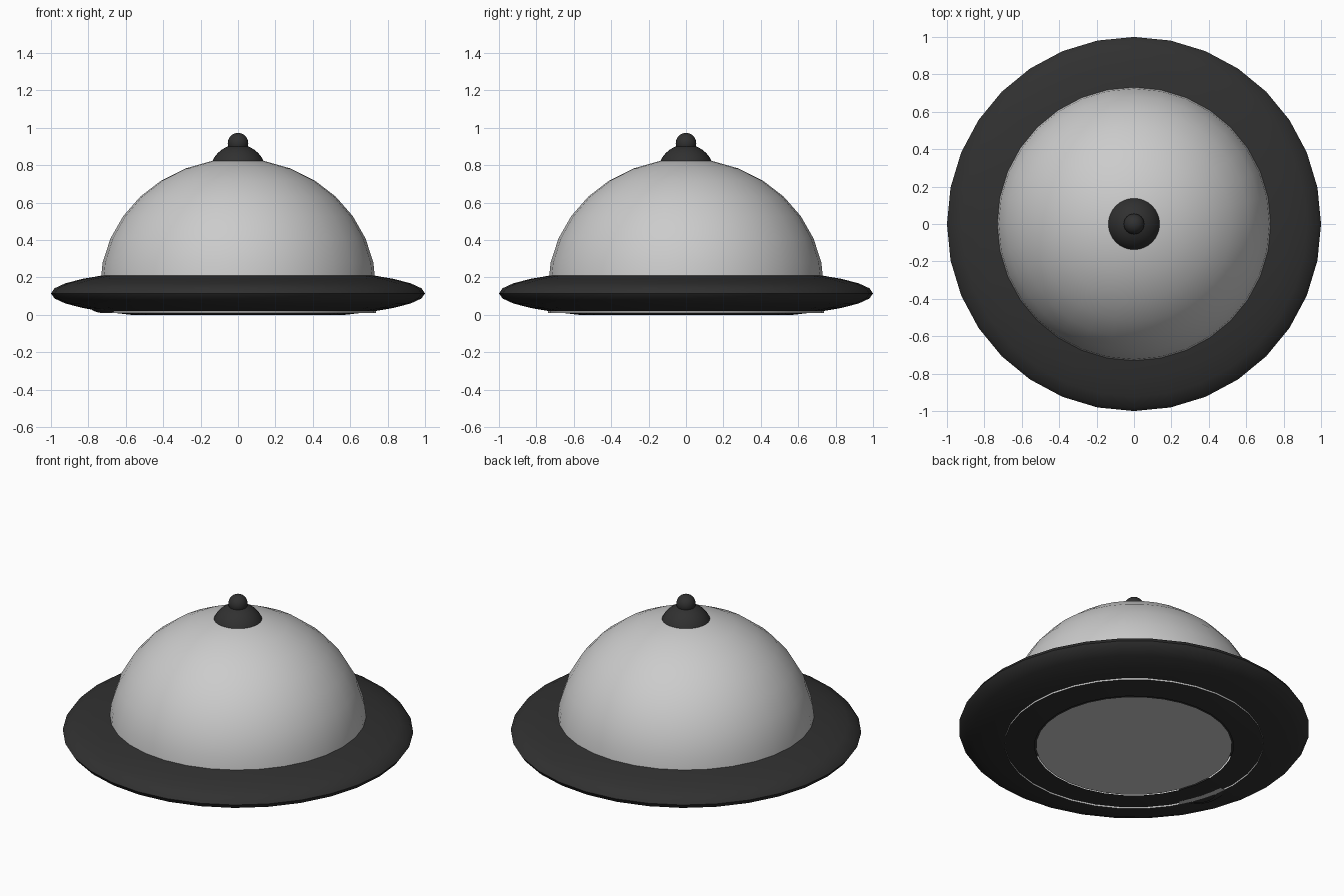
import bpy, bmesh, math

if "Cube" in bpy.data.objects:
    bpy.data.objects.remove(bpy.data.objects["Cube"])

dark = bpy.data.materials.new("dark")
dark.diffuse_color = (0.03, 0.03, 0.03, 1)
dark.use_nodes = True
dark.node_tree.nodes["Principled BSDF"].inputs["Base Color"].default_value = dark.diffuse_color


def finish(bm, name, mat=None):
    me = bpy.data.meshes.new(name)
    bm.normal_update()
    bm.to_mesh(me)
    bm.free()
    ob = bpy.data.objects.new(name, me)
    bpy.context.collection.objects.link(ob)
    if mat:
        me.materials.append(mat)
    bpy.ops.object.select_all(action='DESELECT')
    ob.select_set(True)
    bpy.context.view_layer.objects.active = ob
    bpy.ops.object.shade_smooth_by_angle(angle=math.radians(40))
    return ob


def ball(name, center, size, cut_z=None, mat=dark):
    """Ellipsoid with everything below cut_z removed."""
    bm = bmesh.new()
    bmesh.ops.create_uvsphere(bm, u_segments=32, v_segments=16, radius=1)
    bmesh.ops.scale(bm, vec=size, verts=bm.verts)
    bmesh.ops.translate(bm, vec=center, verts=bm.verts)
    if cut_z is not None:
        bmesh.ops.bisect_plane(bm, geom=bm.verts[:] + bm.edges[:] + bm.faces[:],
                               plane_co=(0, 0, cut_z), plane_no=(0, 0, -1), clear_outer=True)
    return finish(bm, name, mat)


def lathe(name, profile, steps=32, mat=None):
    bm = bmesh.new()
    vs = [bm.verts.new((r, 0, z)) for r, z in profile]
    es = [bm.edges.new(p) for p in zip(vs, vs[1:])]
    bmesh.ops.spin(bm, geom=vs + es, cent=(0, 0, 0), axis=(0, 0, 1),
                   angle=2 * math.pi, steps=steps)
    bmesh.ops.remove_doubles(bm, verts=bm.verts, dist=1e-4)
    bmesh.ops.recalc_face_normals(bm, faces=bm.faces)
    return finish(bm, name, mat)


# Brim: flattened ellipsoid sliced at the ground
ball("brim", (0, 0, 0.115), (1, 1, 0.14), cut_z=0)

# Grey plate closing the slice underneath
bm = bmesh.new()
bmesh.ops.create_circle(bm, cap_ends=True, segments=32, radius=0.56)
bmesh.ops.reverse_faces(bm, faces=bm.faces)
finish(bm, "base_plate")

# Dome: half ellipsoid on a short straight wall that pokes out below the brim
arc = [math.radians(11.25 * i) for i in range(9)]
lathe("dome", [(0.738, 0.01)] + [(0.738 * math.cos(a), 0.145 + 0.69 * math.sin(a)) for a in arc])

# Knob: rounded mount and small finial
ball("knob_mount", (0, 0, 0.76), (0.151, 0.151, 0.151), cut_z=0.76)
ball("knob_tip", (0, 0, 0.918), (0.055, 0.055, 0.055))

# Small bump under the left edge of the brim, with its flat grey underside
ball("bump", (-0.67, -0.2, 0.04), (0.12, 0.15, 0.035), cut_z=0.012)
bm = bmesh.new()
angles = [math.radians(185 + 6 * i) for i in range(5)]
rows = [[bm.verts.new((r * math.cos(a), r * math.sin(a), 0.01)) for a in angles] for r in (0.70, 0.738)]
for i in range(4):
    bm.faces.new((rows[0][i], rows[0][i + 1], rows[1][i + 1], rows[1][i]))
finish(bm, "bump_pad")
